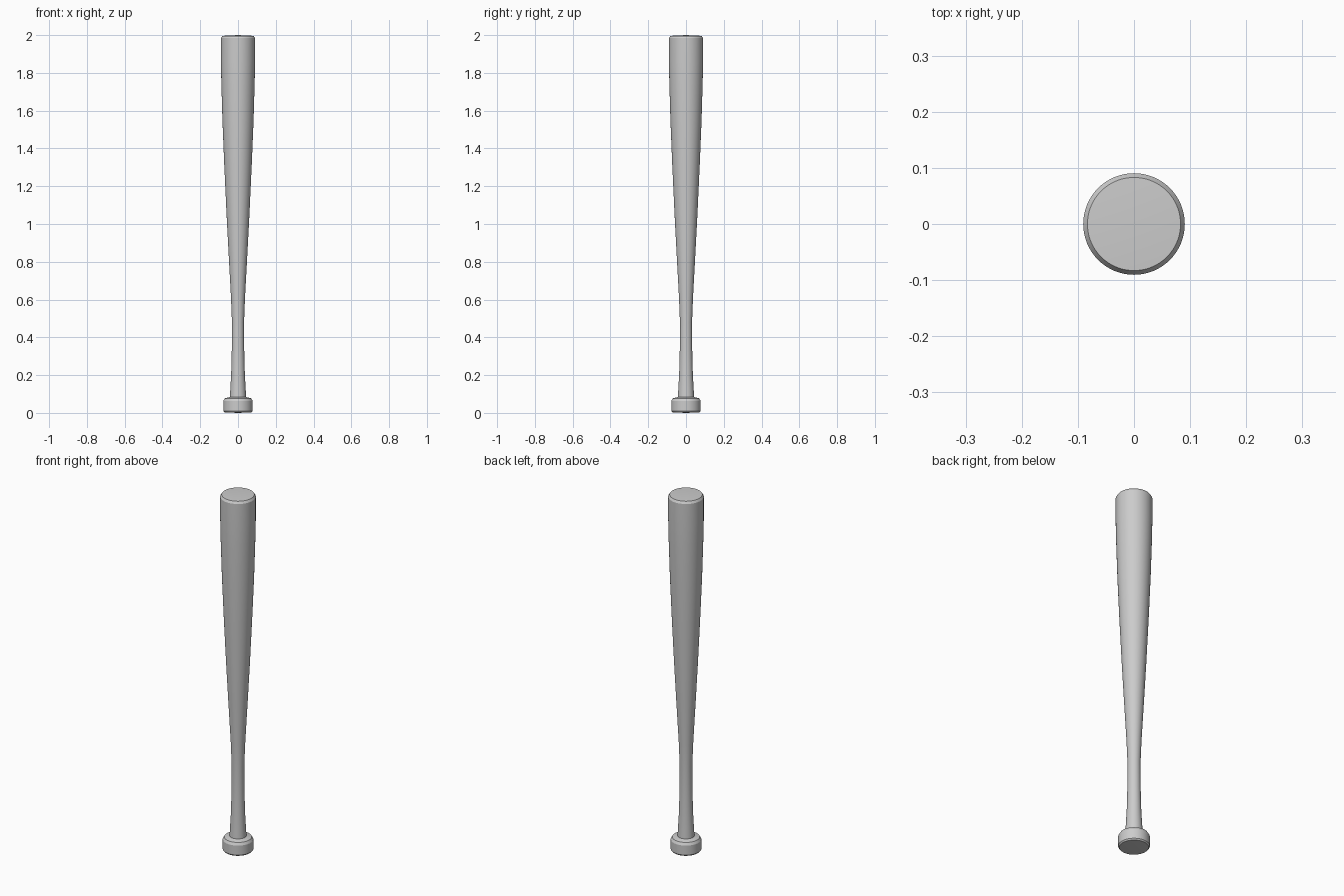
import bpy, bmesh
from mathutils import Vector

if "Cube" in bpy.data.objects:
    bpy.data.objects.remove(bpy.data.objects["Cube"])


def lathe(name, profile, sides=64):
    """Revolve (radius, z) points around the z axis."""
    bm = bmesh.new()
    verts = [bm.verts.new((r, 0, z)) for r, z in profile]
    edges = [bm.edges.new(pair) for pair in zip(verts, verts[1:])]
    bmesh.ops.spin(bm, geom=verts + edges, cent=Vector(), axis=(0, 0, 1),
                   angle=6.283185307, steps=sides, use_duplicate=False)
    bmesh.ops.remove_doubles(bm, verts=bm.verts, dist=0.0002)
    bmesh.ops.recalc_face_normals(bm, faces=bm.faces)
    mesh = bpy.data.meshes.new(name)
    bm.to_mesh(mesh)
    bm.free()
    obj = bpy.data.objects.new(name, mesh)
    bpy.context.collection.objects.link(obj)
    bpy.ops.object.select_all(action='DESELECT')
    obj.select_set(True)
    bpy.context.view_layer.objects.active = obj
    bpy.ops.object.shade_smooth_by_angle(angle=0.5)
    return obj


# One continuous bat: knob, slim grip, tapering barrel, bevelled end
lathe("bat", [
    (0, 0), (0.072, 0.003), (0.078, 0.01), (0.078, 0.063), (0.07, 0.077),
    (0.043, 0.084), (0.041, 0.12), (0.036, 0.21), (0.033, 0.33),
    (0.032, 0.48), (0.037, 0.61), (0.049, 0.83), (0.060, 1.04),
    (0.073, 1.32), (0.082, 1.54), (0.088, 1.74), (0.0905, 1.86),
    (0.0905, 1.984), (0.083, 1.996), (0, 2.0),
])
